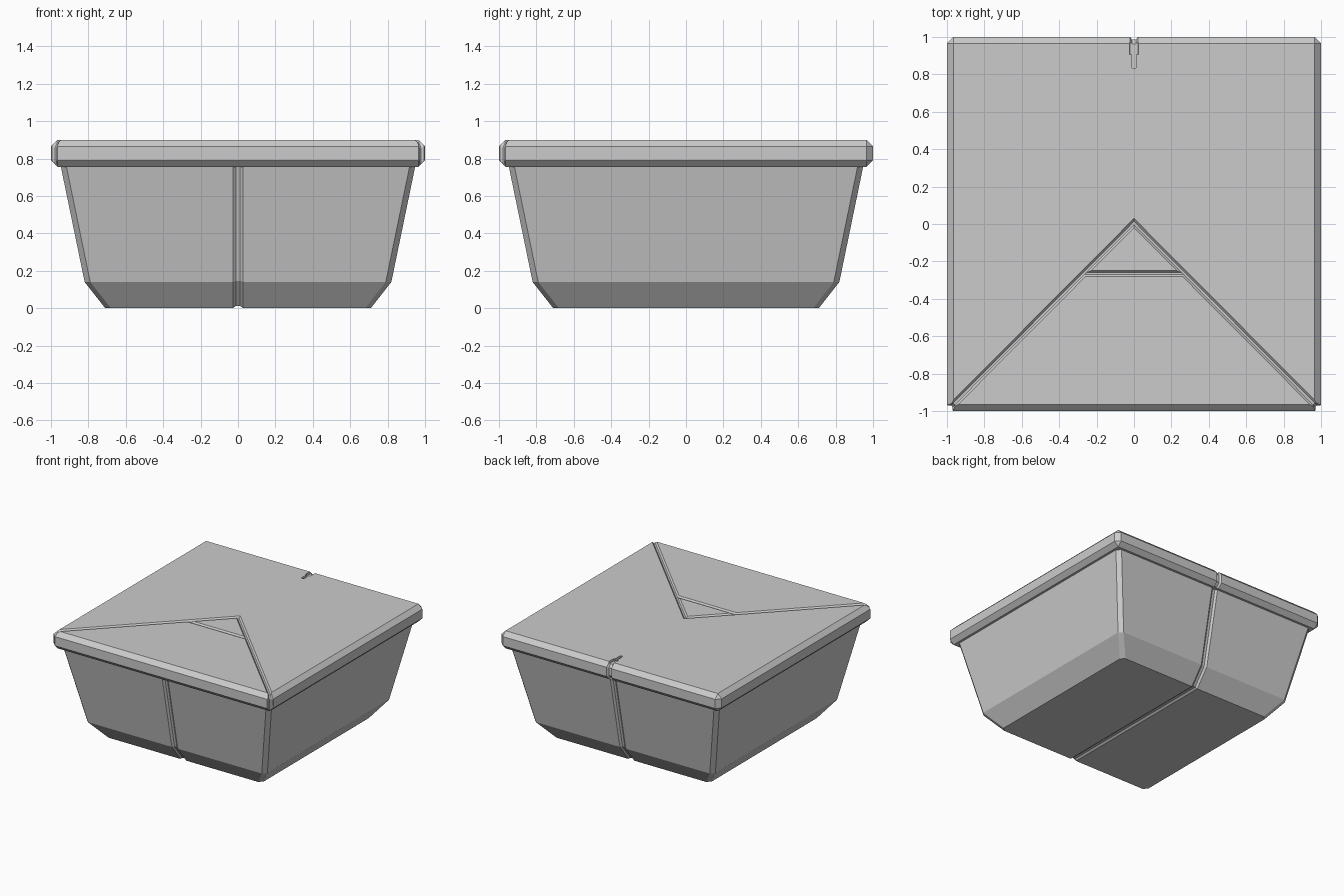
import bpy, bmesh
from mathutils import Vector

if "Cube" in bpy.data.objects:
    bpy.data.objects.remove(bpy.data.objects["Cube"])


def make_object(name, rings):
    """Loft closed rings of points into a capped solid."""
    bm = bmesh.new()
    loops = [[bm.verts.new(p) for p in r] for r in rings]
    n = len(rings[0])
    for a, b in zip(loops, loops[1:]):
        for i in range(n):
            j = (i + 1) % n
            bm.faces.new((a[i], a[j], b[j], b[i]))
    bm.faces.new(loops[0])
    bm.faces.new(loops[-1])
    bmesh.ops.recalc_face_normals(bm, faces=bm.faces)
    me = bpy.data.meshes.new(name)
    bm.to_mesh(me)
    bm.free()
    ob = bpy.data.objects.new(name, me)
    bpy.context.collection.objects.link(ob)
    return ob


def apply_modifiers(ob):
    bpy.context.view_layer.objects.active = ob
    for m in list(ob.modifiers):
        bpy.ops.object.modifier_apply(modifier=m.name)


def cut_groove(target, stations, w_top, w_low, depth):
    """Sweep a tapered groove along (point, side, outward) stations and subtract it."""
    over = 0.02
    w_over = w_top + over * (w_top - w_low) / depth
    rings = []
    for p, s, o in stations:
        p, s, o = Vector(p), Vector(s), Vector(o)
        rings.append([p + o * over - s * w_over, p + o * over + s * w_over,
                      p - o * depth + s * w_low, p - o * depth - s * w_low])
    cutter = make_object("groove_cutter", rings)
    cutter.hide_render = True
    m = target.modifiers.new("groove", 'BOOLEAN')
    m.operation = 'DIFFERENCE'
    m.solver = 'EXACT'
    m.object = cutter
    apply_modifiers(target)
    bpy.data.objects.remove(cutter)


def chamfered_square(h, c, z):
    k = h - c
    return [(h, -k, z), (h, k, z), (k, h, z), (-k, h, z),
            (-h, k, z), (-h, -k, z), (-k, -h, z), (k, -h, z)]


# Tapered tub
tub = make_object("tub", [chamfered_square(h, 0.03, z)
                          for h, z in ((0.71, 0), (0.82, 0.14), (0.95, 0.77))])

# Seam running down the front, under the base and up the back
half = [(0.9727, 0.88, 1.0, -0.2), (0.82, 0.14, 0.95, -0.47), (0.71, 0, 0.48, -1.0)]
X = (1, 0, 0)
seam = [((0, -y, z), X, (0, -oy, oz)) for y, z, oy, oz in half]
seam += [((0, y, z), X, (0, oy, oz)) for y, z, oy, oz in reversed(half)]
cut_groove(tub, seam, 0.027, 0.011, 0.012)

# Bevelled lid
lid = make_object("lid", [[(-1, -1, z), (1, -1, z), (1, 1, z), (-1, 1, z)]
                          for z in (0.755, 0.9)])
bev = lid.modifiers.new("edge", 'BEVEL')
bev.width = 0.035
bev.segments = 1
apply_modifiers(lid)

# Fold line of the opening flap, wrapping over both front corners
r = 0.7071
corner = [(0.9825, 0.735, 1, 0), (0.9825, 0.862, 0.95, 0.4), (0.966, 0.9, 0.45, 1)]
arm = [((-d, -d, z), (-r, r, 0), (-r * h, -r * h, v)) for d, z, h, v in corner]
fold = arm + [((0, 0.005, 0.9), (0, 2 * r, 0), (0, 0, 1))]
fold += [((-p[0], p[1], p[2]), (-s[0], s[1], s[2]), (-o[0], o[1], o[2]))
         for p, s, o in reversed(arm)]
cut_groove(lid, fold, 0.0175, 0.006, 0.013)

# Base line of the small pull tab
cut_groove(lid, [((x, -0.265, 0.9), (0, 1, 0), (0, 0, 1)) for x in (-0.262, 0.262)],
           0.0165, 0.006, 0.0125)

# Stepped vent slot at the back edge, running over the rim
UP = (0, 0, 1)
cut_groove(lid, [((0, y, 0.9), X, UP) for y in (0.835, 0.92)], 0.012, 0.0115, 0.02)
cut_groove(lid, [((0, y, 0.9), X, UP) for y in (0.905, 0.97)], 0.024, 0.021, 0.018)
cut_groove(lid, [((0, 0.95, 0.9), X, UP), ((0, 0.965, 0.9), X, (0, 0.4, 1)),
                 ((0, 1, 0.865), X, (0, 1, 0.4)), ((0, 1, 0.79), X, (0, 1, -0.4)),
                 ((0, 0.965, 0.755), X, (0, 0.7, -0.8))], 0.021, 0.011, 0.0145)
